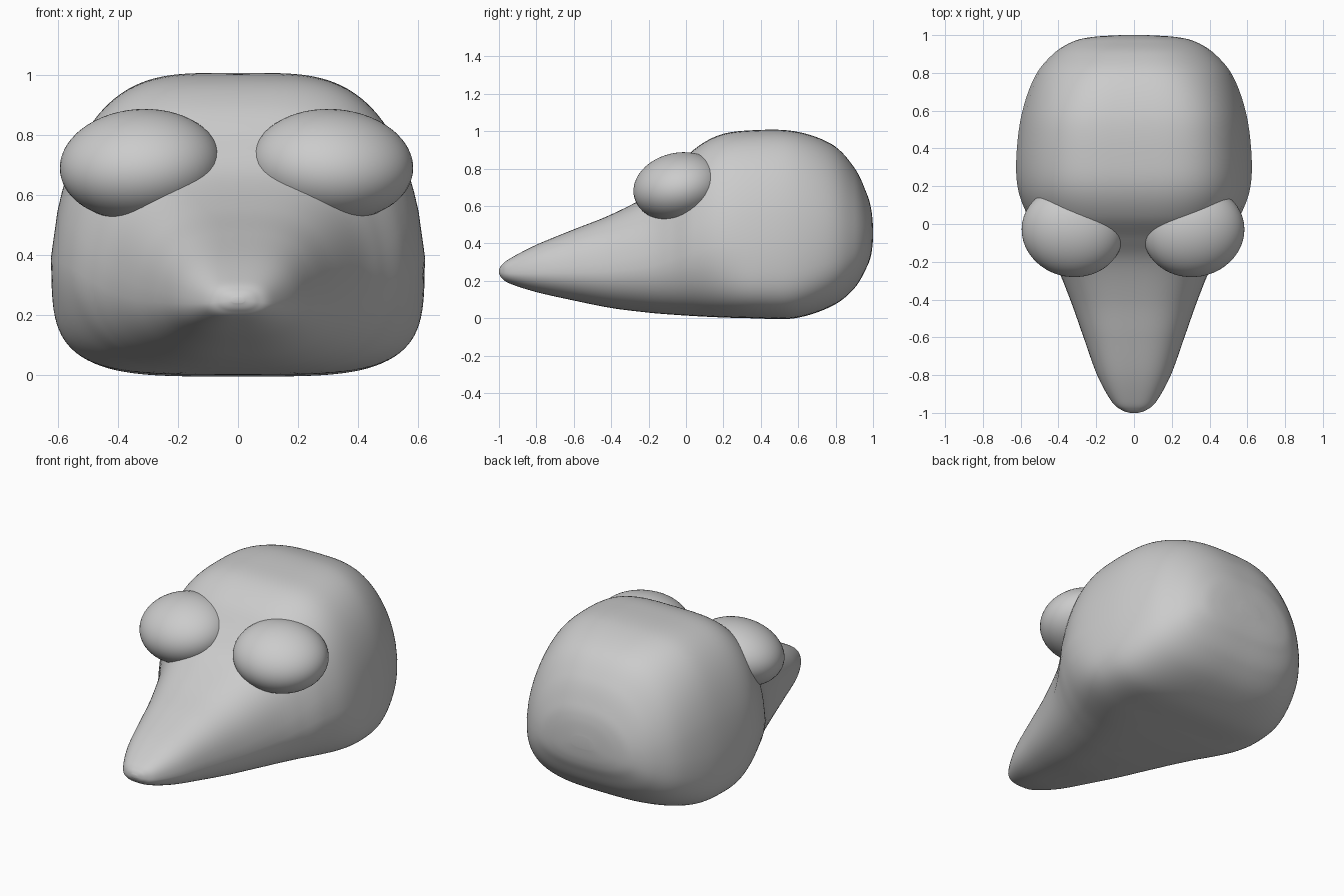
import bpy, bmesh
from math import cos, sin, pi, radians, copysign

cube = bpy.data.objects.get("Cube")
if cube:
    bpy.data.objects.remove(cube, do_unlink=True)


def make_material(name, colour):
    mat = bpy.data.materials.new(name)
    mat.use_nodes = True
    mat.diffuse_color = colour
    mat.node_tree.nodes["Principled BSDF"].inputs["Base Color"].default_value = colour
    return mat


grey = make_material("plain grey", (0.6, 0.6, 0.6, 1))


def finish(bm, name):
    bmesh.ops.recalc_face_normals(bm, faces=bm.faces)
    mesh = bpy.data.meshes.new(name)
    bm.to_mesh(mesh)
    bm.free()
    mesh.materials.append(grey)
    obj = bpy.data.objects.new(name, mesh)
    bpy.context.collection.objects.link(obj)
    for face in mesh.polygons:
        face.use_smooth = True
    return obj


# Head stations from beak tip to back: y, half width, bottom, top
STATIONS = [
    (-1.0, .02, .24, .26), (-.985, .065, .215, .285), (-.94, .118, .185, .32),
    (-.8, .195, .14, .393), (-.6, .267, .095, .475), (-.4, .338, .055, .555),
    (-.2, .42, .03, .66), (-.08, .485, .02, .77), (.04, .56, .012, .9),
    (.18, .613, .005, .98), (.35, .623, 0, 1.005), (.58, .595, 0, 1.0),
    (.78, .525, .065, .93), (.9, .428, .16, .805), (.965, .325, .27, .67),
    (.99, .22, .34, .585), (1.0, .07, .42, .49),
]


def smooth_stations(points, steps):
    """Catmull-Rom interpolation through the stations."""
    ends = [points[0]] + points + [points[-1]]
    for i in range(len(points) - 1):
        for s in range(steps):
            t = s / steps
            yield [b + t / 2 * (c - a + t * (2*a - 5*b + 4*c - d + t * (3*b - a - 3*c + d)))
                   for a, b, c, d in zip(*ends[i:i + 4])]
    yield points[-1]


def power(value, exponent):
    return copysign(abs(value) ** exponent, value)


def ramp(value, start, end):
    t = min(1, max(0, (value - start) / (end - start)))
    return t * t * (3 - 2 * t)


def section(y, width, low, high, sides):
    """Rounded box outline, narrower on top and under the beak and cheeks."""
    middle = low + 0.39 * (high - low)
    body = ramp(y, -0.5, 0.3)
    n = 3 + body - 1.2 * ramp(y, 0.5, 1.0)
    top_taper = 0.1 + 0.13 * body
    low_taper = 0.2 * (1 - ramp(y, 0.0, 0.4))
    for k in range(sides):
        a = 2 * pi * k / sides
        across, up = power(cos(a), 2 / n), power(sin(a), 2 / n)
        taper = 1 - (top_taper if up >= 0 else low_taper) * abs(up) ** 1.4
        reach = high - middle if up >= 0 else middle - low
        yield (width * across * taper, y, middle + reach * up)


# Head and beak as one skin
bm = bmesh.new()
SIDES = 96
rings = [[bm.verts.new(p) for p in section(*st, SIDES)]
         for st in smooth_stations(STATIONS, 8)]
for r, q in zip(rings, rings[1:]):
    for k in range(SIDES):
        j = (k + 1) % SIDES
        bm.faces.new((r[k], r[j], q[j], q[k]))
bm.faces.new(rings[0])
bm.faces.new(rings[-1])
finish(bm, "head_and_beak")

# Bulging eyes, tipped backwards, outer ends swept back and lowered
for name, side in (("left_eye", 1), ("right_eye", -1)):
    bm = bmesh.new()
    bmesh.ops.create_uvsphere(bm, u_segments=48, v_segments=32, radius=1)
    eye = finish(bm, name)
    eye.scale = (0.27, 0.244, 0.182)
    eye.rotation_euler = (radians(13), side * radians(3), side * radians(10))
    eye.location = (side * 0.321 - 0.005, -0.039, 0.702)
